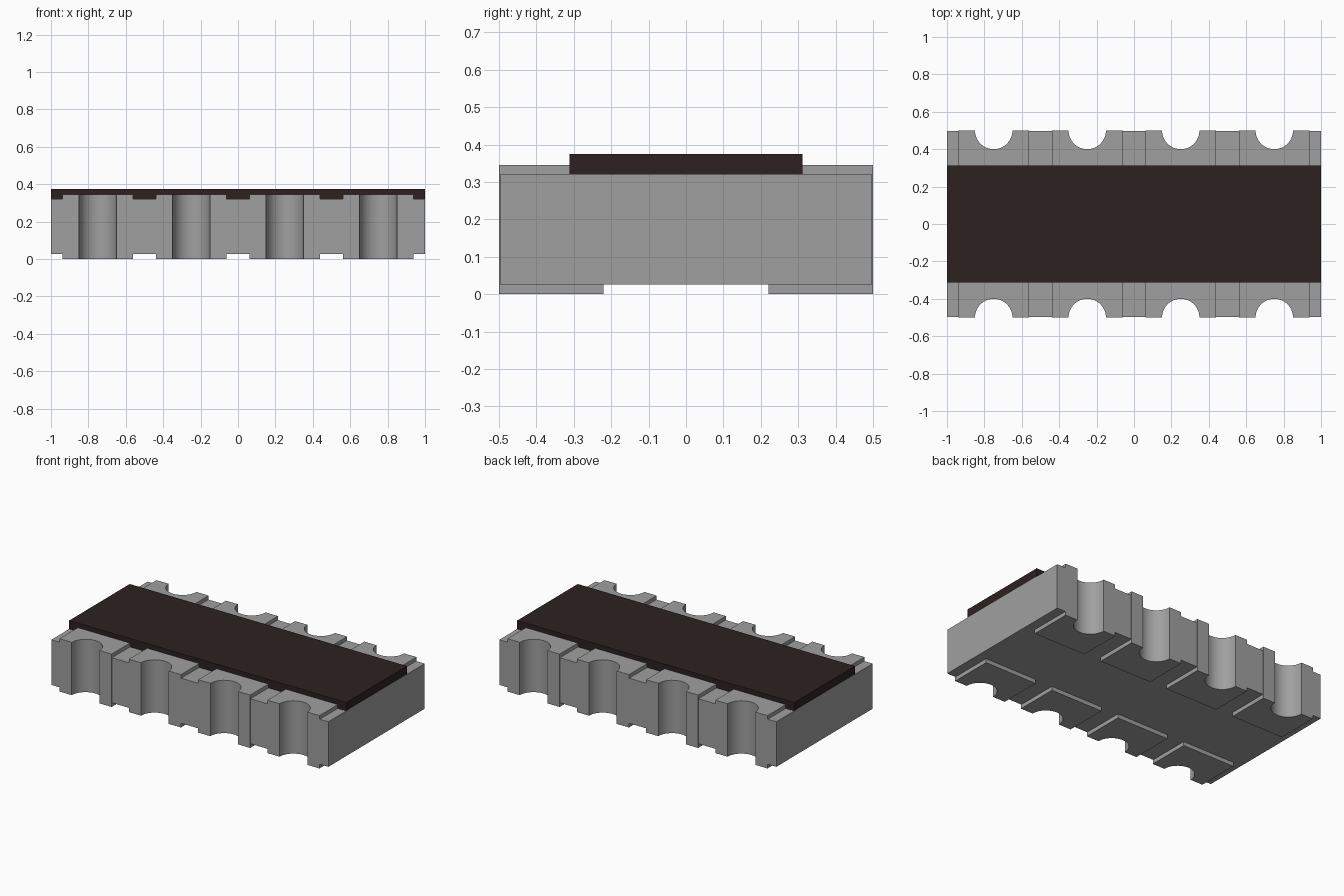
import bpy, bmesh, math

if "Cube" in bpy.data.objects:
    bpy.data.objects.remove(bpy.data.objects["Cube"])

PITCH = [-0.75, -0.25, 0.25, 0.75]
R = 0.1


def material(name, rgb):
    m = bpy.data.materials.new(name)
    m.diffuse_color = (*rgb, 1)
    m.use_nodes = True
    m.node_tree.nodes["Principled BSDF"].inputs["Base Color"].default_value = m.diffuse_color
    return m


grey = material("grey", (0.35, 0.35, 0.35))
dark = material("dark brown", (0.026, 0.015, 0.015))


def arc(cx, side, edge, r, n=24):
    """Half-round notch cut inward from the long edge, running along +x."""
    h = 0.5 - edge                       # edge sits slightly inside the arc centre
    a0 = math.asin(h / r)
    pts = []
    for i in range(n + 1):
        a = math.pi - a0 - (math.pi - 2 * a0) * i / n
        pts.append((cx + r * math.cos(a), side * (0.5 - r * math.sin(a))))
    return pts


def prism(bm, pts, z0, z1):
    face = bm.faces.new([bm.verts.new((x, y, z0)) for x, y in pts])
    out = bmesh.ops.extrude_face_region(bm, geom=[face])
    for v in out["geom"]:
        if isinstance(v, bmesh.types.BMVert):
            v.co.z = z1


def finish(bm, name, mat):
    bmesh.ops.recalc_face_normals(bm, faces=bm.faces)
    me = bpy.data.meshes.new(name)
    bm.to_mesh(me)
    bm.free()
    ob = bpy.data.objects.new(name, me)
    bpy.context.collection.objects.link(ob)
    me.materials.append(mat)
    bpy.ops.object.select_all(action='DESELECT')
    ob.select_set(True)
    bpy.context.view_layer.objects.active = ob
    bpy.ops.object.shade_smooth_by_angle(angle=math.radians(30))
    return ob


# Ceramic body with notched long edges
E = 0.497
front, back = [(-1, -E)], [(-1, E)]
for cx in PITCH:
    front += arc(cx, -1, E, R + 0.003)
    back += arc(cx, 1, E, R + 0.003)
front.append((1, -E))
back.append((1, E))
bm = bmesh.new()
prism(bm, front + back[::-1], 0.026, 0.32)
finish(bm, "ceramic_body", grey)

# Wrap-around terminals: bottom pad plus side wall and top land
for side, label in ((-1, "front"), (1, "back")):
    for i, cx in enumerate(PITCH):
        edge = [(cx - 0.188, side * 0.5)] + arc(cx, side, 0.5, R) + [(cx + 0.188, side * 0.5)]
        bm = bmesh.new()
        for inner, z0, z1 in ((0.22, 0, 0.026), (0.312, 0.026, 0.345)):
            prism(bm, edge + [(cx + 0.188, side * inner), (cx - 0.188, side * inner)], z0, z1)
        # join the two blocks into one solid by removing the shared inner outline
        bmesh.ops.remove_doubles(bm, verts=bm.verts, dist=1e-5)
        finish(bm, f"{label}_terminal_{i + 1}", grey)

# Dark protective coating on top
bm = bmesh.new()
prism(bm, [(-1, -0.312), (1, -0.312), (1, 0.312), (-1, 0.312)], 0.32, 0.375)
finish(bm, "top_coating", dark)
